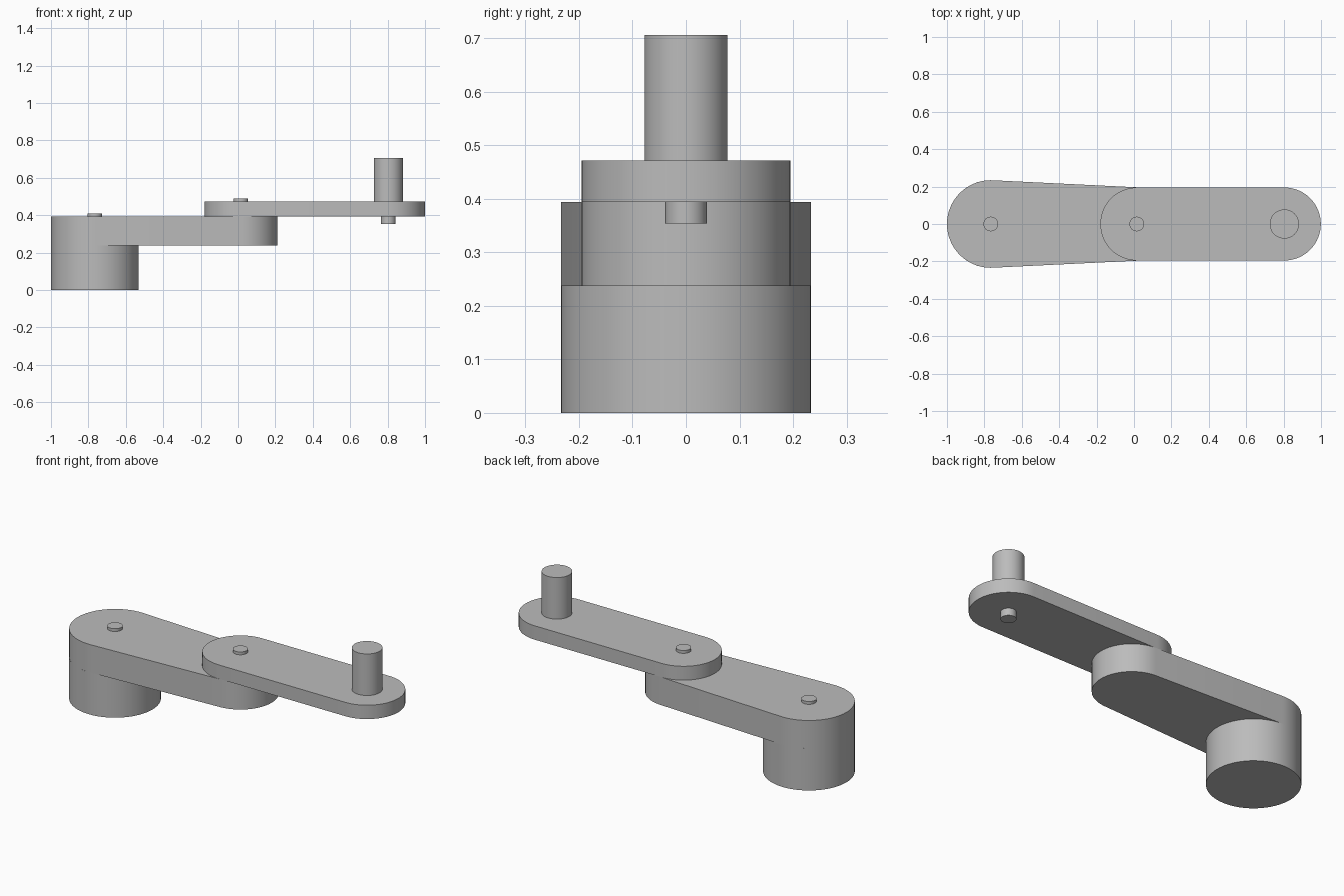
import bpy, bmesh, math

cube = bpy.data.objects.get("Cube")
if cube:
    bpy.data.objects.remove(cube, do_unlink=True)

grey = bpy.data.materials.new("plain_grey")
grey.use_nodes = True
colour = (0.5, 0.5, 0.5, 1)
grey.diffuse_color = colour
grey.node_tree.nodes["Principled BSDF"].inputs["Base Color"].default_value = colour

# Joint positions along x, and levels in z
SHOULDER, ELBOW, WRIST = -0.766, 0.015, 0.804
ARM_BOTTOM, ARM_MID, ARM_TOP = 0.237, 0.394, 0.472
PIN = 0.039


def arc(x, radius, start, end, steps):
    return [(x + radius * math.cos(a), radius * math.sin(a))
            for a in (start + (end - start) * i / steps for i in range(steps + 1))]


def extrude_outline(name, outline, bottom, top):
    bm = bmesh.new()
    face = bm.faces.new([bm.verts.new((x, y, bottom)) for x, y in outline])
    result = bmesh.ops.extrude_face_region(bm, geom=[face])
    raised = [g for g in result["geom"] if isinstance(g, bmesh.types.BMVert)]
    bmesh.ops.translate(bm, verts=raised, vec=(0, 0, top - bottom))
    bmesh.ops.recalc_face_normals(bm, faces=bm.faces)
    mesh = bpy.data.meshes.new(name)
    bm.to_mesh(mesh)
    bm.free()
    mesh.materials.append(grey)
    obj = bpy.data.objects.new(name, mesh)
    bpy.context.collection.objects.link(obj)
    bpy.ops.object.select_all(action='DESELECT')
    obj.select_set(True)
    bpy.context.view_layer.objects.active = obj
    bpy.ops.object.shade_smooth_by_angle(angle=math.radians(30))


def cylinder(name, x, radius, bottom, top):
    extrude_outline(name, arc(x, radius, 0, math.tau, 64)[:-1], bottom, top)


def link_arm(name, x1, r1, x2, r2, bottom, top):
    # Rounded ends joined by tangent sides
    t = math.acos((r1 - r2) / (x2 - x1))
    outline = arc(x2, r2, -t, t, 32) + arc(x1, r1, t, math.tau - t, 32)
    extrude_outline(name, outline, bottom, top)


# Base and arms
cylinder("base", SHOULDER, 0.234, 0, ARM_BOTTOM)
link_arm("lower_arm", SHOULDER, 0.234, ELBOW, 0.196, ARM_BOTTOM, ARM_MID)
link_arm("upper_arm", ELBOW, 0.195, WRIST, 0.195, ARM_MID, ARM_TOP)

# Joint pins and end shaft
cylinder("shoulder_pin", SHOULDER, PIN, ARM_MID, 0.41)
cylinder("elbow_pin", ELBOW, PIN, ARM_TOP, 0.488)
cylinder("wrist_shaft", WRIST, 0.078, ARM_TOP, 0.706)
cylinder("wrist_tip", WRIST, PIN, 0.354, ARM_MID)
